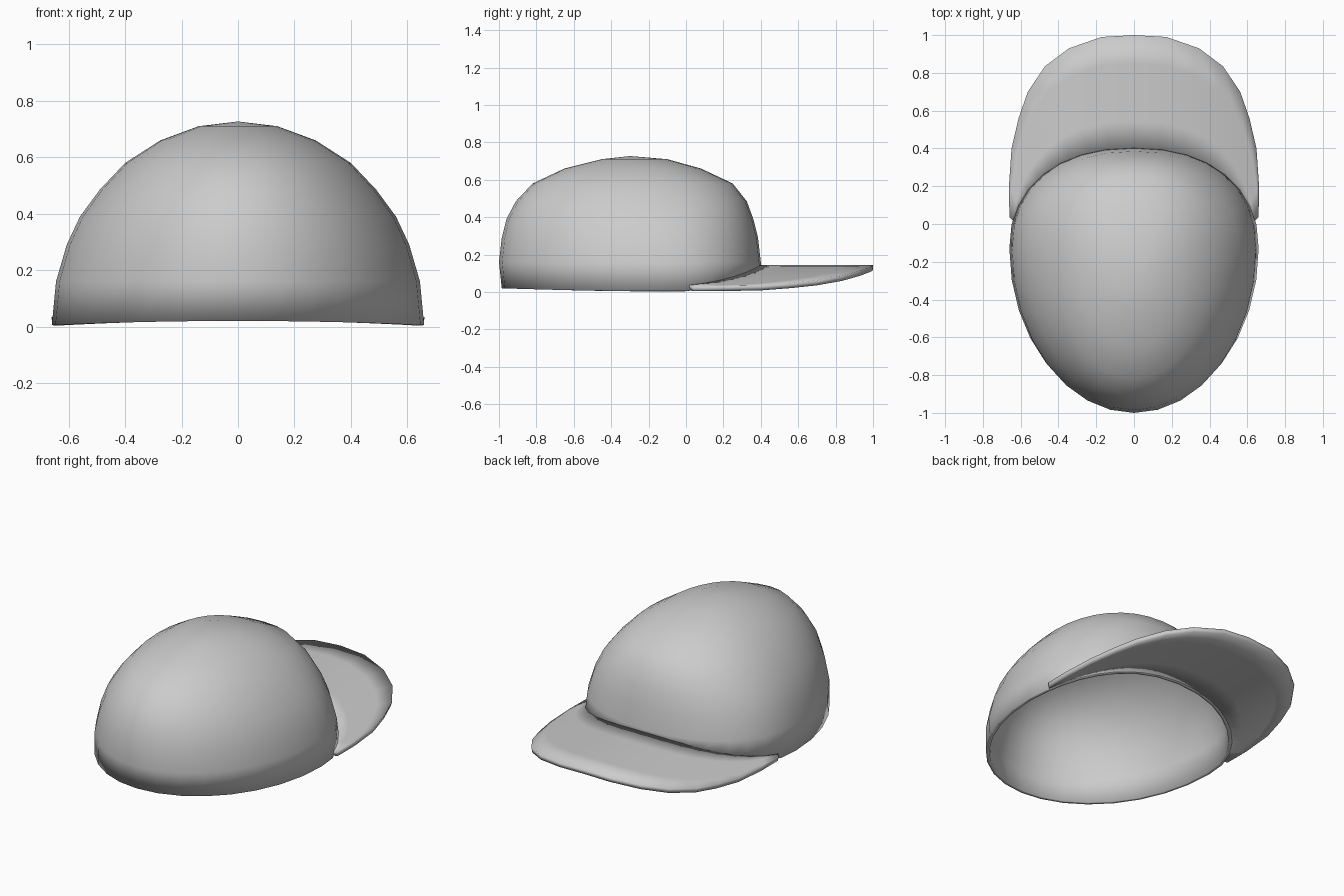
import bpy, bmesh
from math import sin, cos, pi, radians

if "Cube" in bpy.data.objects:
    bpy.data.objects.remove(bpy.data.objects["Cube"])

SEG = 32
# crown levels: height, half width, back y, front y
LEVELS = [(0.00, 0.66, -0.985, 0.405), (0.16, 0.645, -1.0, 0.40),
          (0.29, 0.607, -0.985, 0.385), (0.39, 0.56, -0.96, 0.36),
          (0.485, 0.49, -0.91, 0.325), (0.58, 0.40, -0.82, 0.25),
          (0.66, 0.275, -0.65, 0.08), (0.71, 0.14, -0.45, -0.10)]
APEX = (0, -0.30, 0.727)


def spow(v, e):
    return abs(v) ** e * (1 if v >= 0 else -1)


def egg(angle, half, back, front, z):
    """Point on the egg-shaped head outline at one level."""
    mid = -0.13 - 0.14 * (z / 0.727) ** 2
    if sin(angle) >= 0:
        e = 2 / 2.25
        return half * spow(cos(angle), e), mid + (front - mid) * spow(sin(angle), e)
    return half * cos(angle), mid + (mid - back) * sin(angle)


def arch(x):
    """Height of the brim underside, arched across x."""
    return max(0.005, 0.117 - 0.112 * (x / 0.65) ** 2)


def make(name, verts, faces, thickness, offset):
    me = bpy.data.meshes.new(name)
    me.from_pydata(verts, [], faces)
    bm = bmesh.new()
    bm.from_mesh(me)
    bmesh.ops.remove_doubles(bm, verts=bm.verts, dist=0.0005)
    bm.to_mesh(me)
    bm.free()
    me.shade_smooth()
    ob = bpy.data.objects.new(name, me)
    bpy.context.collection.objects.link(ob)
    mod = ob.modifiers.new("thickness", 'SOLIDIFY')
    mod.thickness = thickness
    mod.offset = offset
    return ob


# crown: stacked rings closed by a fan, lower rim rises over the brim
verts, faces = [], []
for row, (z, half, back, front) in enumerate(LEVELS):
    for i in range(SEG):
        a = 2 * pi * i / SEG
        x, y = egg(a, half, back, front, z)
        h = z
        if row == 0:
            h = arch(x) if sin(a) > 0 else 0.005 + 0.015 * sin(a) ** 2
        verts.append((x, y, h))
verts.append(APEX)
top = len(verts) - 1
for r in range(len(LEVELS) - 1):
    for i in range(SEG):
        j = (i + 1) % SEG
        faces.append((r * SEG + i, r * SEG + j, (r + 1) * SEG + j, (r + 1) * SEG + i))
last = (len(LEVELS) - 1) * SEG
for i in range(SEG):
    faces.append((last + i, last + (i + 1) % SEG, top))
make("crown", verts, faces, 0.02, -1)

# brim: grid between the crown outline and the outer edge
half_edge = [(0.655, 0.04), (0.655, 0.2), (0.64, 0.4), (0.603, 0.56), (0.555, 0.7),
             (0.465, 0.835), (0.34, 0.93), (0.17, 0.99), (0, 1.0)]
outer = half_edge + [(-x, y) for x, y in reversed(half_edge[:-1])]
COLS, ROWS = len(outer), 5
verts, faces = [], []
for c, (ox, oy) in enumerate(outer):
    a = radians(14 + 152 * c / (COLS - 1))
    ix, iy = egg(a, 0.65, -0.985, 0.393, 0)
    for r in range(ROWS):
        t = r / (ROWS - 1)
        x, y = ix + (ox - ix) * t, iy + (oy - iy) * t
        verts.append((x, y, arch(x)))
for c in range(COLS - 1):
    for r in range(ROWS - 1):
        k = c * ROWS + r
        faces.append((k, k + 1, k + ROWS + 1, k + ROWS))
make("brim", verts, faces, 0.028, 1)
